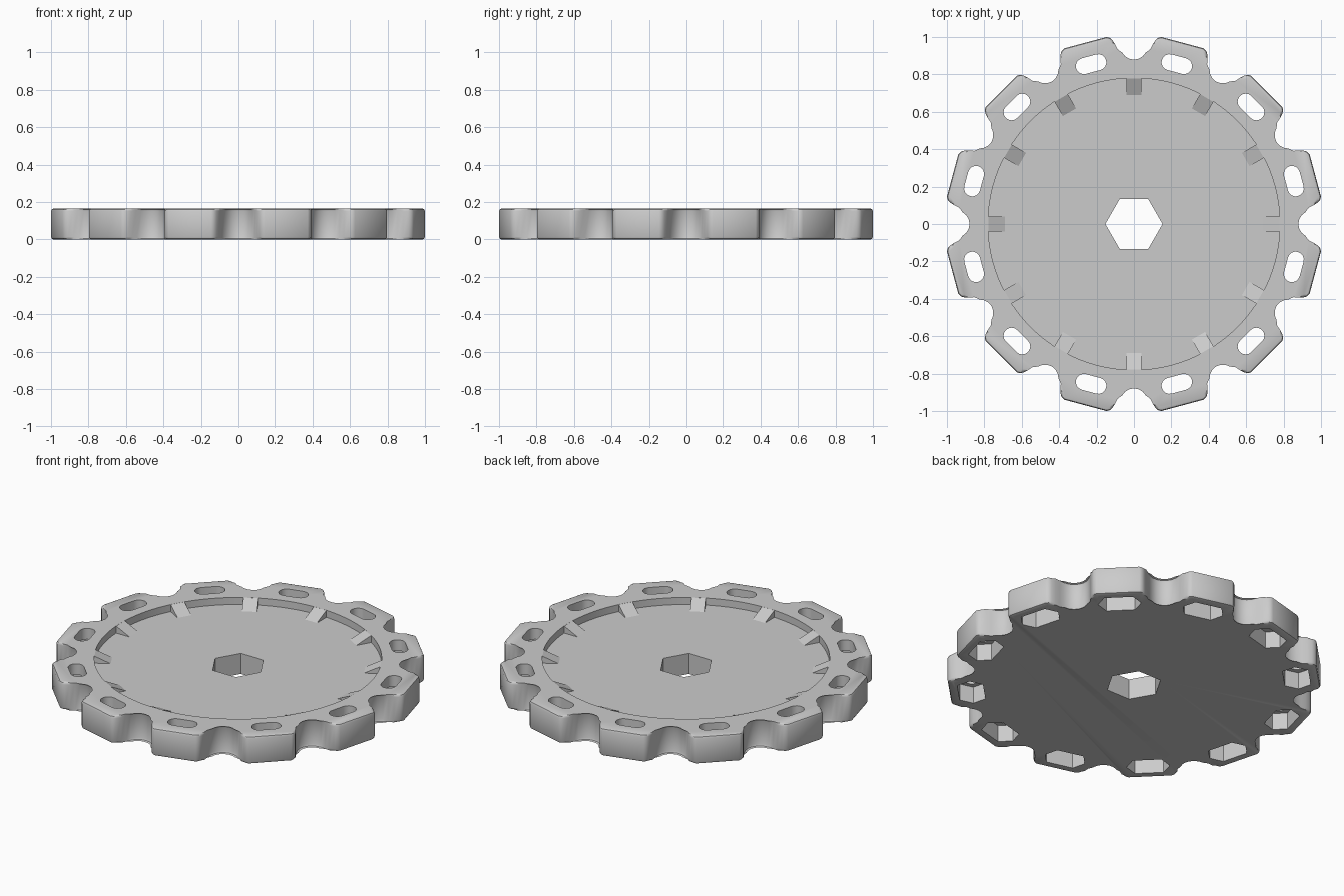
import bpy, bmesh
from math import cos, sin, pi, radians, atan2, hypot

if "Cube" in bpy.data.objects:
    bpy.data.objects.remove(bpy.data.objects["Cube"])

N = 12            # teeth
H = 0.165         # plate thickness
FLOOR = 0.123     # height of the recessed floor
RECESS = 0.78     # recess radius
SLOT_R = 0.885    # slot centre radius


def rot(p, a):
    return (p[0] * cos(a) - p[1] * sin(a), p[0] * sin(a) + p[1] * cos(a))


def add_prism(bm, pts, z0, z1):
    """Closed prism from a counter-clockwise outline."""
    lo = [bm.verts.new((x, y, z0)) for x, y in pts]
    hi = [bm.verts.new((x, y, z1)) for x, y in pts]
    bm.faces.new(lo[::-1])
    bm.faces.new(hi)
    for i in range(len(pts)):
        j = (i + 1) % len(pts)
        bm.faces.new((lo[i], lo[j], hi[j], hi[i]))


def finish(name, bm):
    bmesh.ops.recalc_face_normals(bm, faces=bm.faces)
    me = bpy.data.meshes.new(name)
    bm.to_mesh(me)
    bm.free()
    ob = bpy.data.objects.new(name, me)
    bpy.context.collection.objects.link(ob)
    return ob


def prisms(name, outlines, z0, z1):
    bm = bmesh.new()
    for o in outlines:
        add_prism(bm, o, z0, z1)
    return finish(name, bm)


def polygon(n, r):
    return [(r * cos(2 * pi * i / n), r * sin(2 * pi * i / n)) for i in range(n)]


def around(shape):
    """Repeat a local (radial, tangential) outline at every tooth."""
    return [[rot((SLOT_R + x, y), pi / N + 2 * pi * k / N) for x, y in shape]
            for k in range(N)]


# Toothed outline: half of one rounded notch, mirrored and repeated
half = [(0.865, 0), (0.870, 0.030), (0.886, 0.056), (0.909, 0.075),
        (0.935, 0.088), (0.962, 0.101), (0.984, 0.116), (0.995, 0.128),
        (1.0, 0.146)]
notch = [(x, -y) for x, y in half[:0:-1]] + half
outline = [rot(p, 2 * pi * k / N) for k in range(N) for p in notch]

# Plate with softened top and bottom rims
bm = bmesh.new()
add_prism(bm, outline, 0, H)
rims = [e for e in bm.edges if abs(e.verts[0].co.z - e.verts[1].co.z) < 1e-6]
bmesh.ops.bevel(bm, geom=rims, offset=0.014, segments=2, profile=0.5,
                affect='EDGES')
plate = finish("toothed_plate", bm)

# Cutters: recess, hex bore, rounded slots, hexagonal pockets underneath
r, d = 0.043, 0.04
slot = [(r * cos(pi * i / 8), d + r * sin(pi * i / 8)) for i in range(9)]
slot += [(-x, -y) for x, y in slot]
pocket = [(0.07, -0.078), (0.07, 0.078), (0, 0.118),
          (-0.07, 0.078), (-0.07, -0.078), (0, -0.118)]
cutters = [
    prisms("recess_cutter", [polygon(120, RECESS)], FLOOR, H + 0.1),
    prisms("bore_cutter", [polygon(6, 0.153)], -0.1, H + 0.1),
    prisms("pocket_cutter", around(pocket), -0.1, 0.10),
    prisms("slot_cutter", around(slot), 0.05, H + 0.1),
]
bpy.context.view_layer.objects.active = plate
plate.select_set(True)
for c in cutters:
    c.hide_render = True
    m = plate.modifiers.new(c.name, 'BOOLEAN')
    m.operation = 'DIFFERENCE'
    m.solver = 'EXACT'
    m.object = c
    bpy.ops.object.modifier_apply(modifier=m.name)
for c in cutters:
    bpy.data.objects.remove(c)
bpy.ops.object.shade_smooth_by_angle(angle=radians(32))

# Ramped ribs from the recess floor up to the rim
bm = bmesh.new()
profile = [(0.69, FLOOR - 0.01), (0.79, FLOOR - 0.01), (0.79, H - 0.0005),
           (0.778, H - 0.0005), (0.69, FLOOR)]
for k in range(N):
    a = 2 * pi * k / N
    sides = [[bm.verts.new((*rot((x, y), a), z)) for x, z in profile]
             for y in (-0.041, 0.041)]
    bm.faces.new(sides[0])
    bm.faces.new(sides[1][::-1])
    for i in range(5):
        j = (i + 1) % 5
        bm.faces.new((sides[0][i], sides[1][i], sides[1][j], sides[0][j]))
finish("ramp_ribs", bm)
